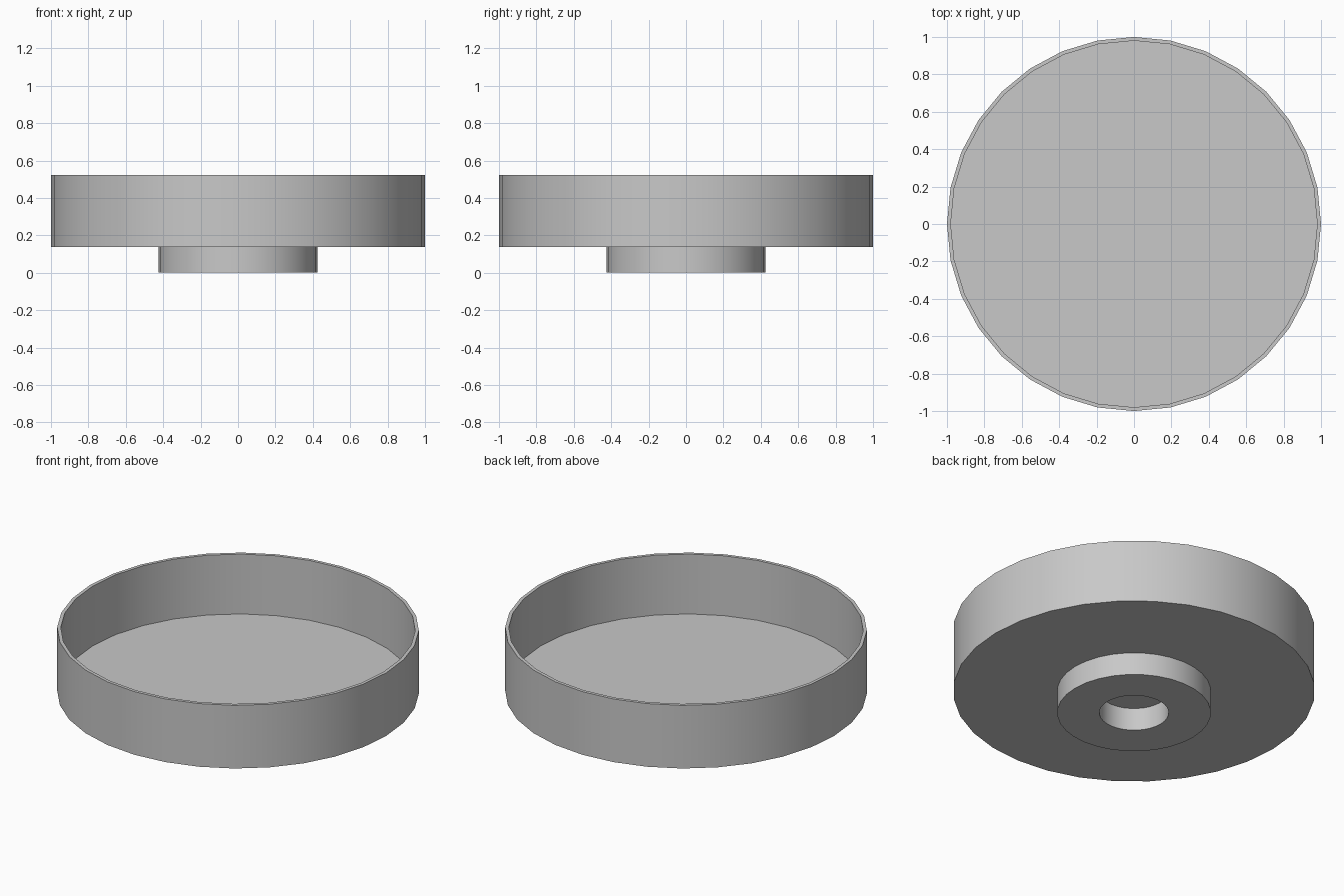
import bpy
import bmesh
from math import cos, sin, tau, radians

SIDES = 32
RIM_TOP, BODY_BOTTOM, WALL = 0.523, 0.138, 0.02
HUB_RADIUS, HOLE_RADIUS = 0.425, 0.192

cube = bpy.data.objects.get("Cube")
if cube:
    bpy.data.objects.remove(cube, do_unlink=True)

grey = bpy.data.materials.new("light grey")
grey.use_nodes = True
colour = (0.58, 0.58, 0.58, 1)
grey.diffuse_color = colour
grey.node_tree.nodes["Principled BSDF"].inputs["Base Color"].default_value = colour


def turned_part(name, profile, capped):
    """Revolve (radius, height) points; optionally close both ends with discs."""
    bm = bmesh.new()
    rings = [[bm.verts.new((r * cos(tau * i / SIDES), r * sin(tau * i / SIDES), z))
              for i in range(SIDES)] for r, z in profile]
    for a, b in zip(rings, rings[1:]):
        for i in range(SIDES):
            j = (i + 1) % SIDES
            bm.faces.new((a[i], a[j], b[j], b[i]))
    if capped:
        bm.faces.new(rings[0][::-1])
        bm.faces.new(rings[-1])
    mesh = bpy.data.meshes.new(name)
    bm.to_mesh(mesh)
    bm.free()
    mesh.materials.append(grey)
    obj = bpy.data.objects.new(name, mesh)
    bpy.context.collection.objects.link(obj)
    bpy.ops.object.select_all(action='DESELECT')
    obj.select_set(True)
    bpy.context.view_layer.objects.active = obj
    bpy.ops.object.shade_smooth_by_angle(angle=radians(30))
    return obj


# Shallow round tray: outer wall, rim, inner wall, with underside and floor discs
turned_part("tray", [(1, BODY_BOTTOM), (1, RIM_TOP), (1 - WALL, RIM_TOP),
                     (1 - WALL, BODY_BOTTOM + WALL)], capped=True)

# Hub ring under the tray, its bore closed by the tray's underside
turned_part("hub", [(HOLE_RADIUS, BODY_BOTTOM), (HOLE_RADIUS, 0),
                    (HUB_RADIUS, 0), (HUB_RADIUS, BODY_BOTTOM)], capped=False)
